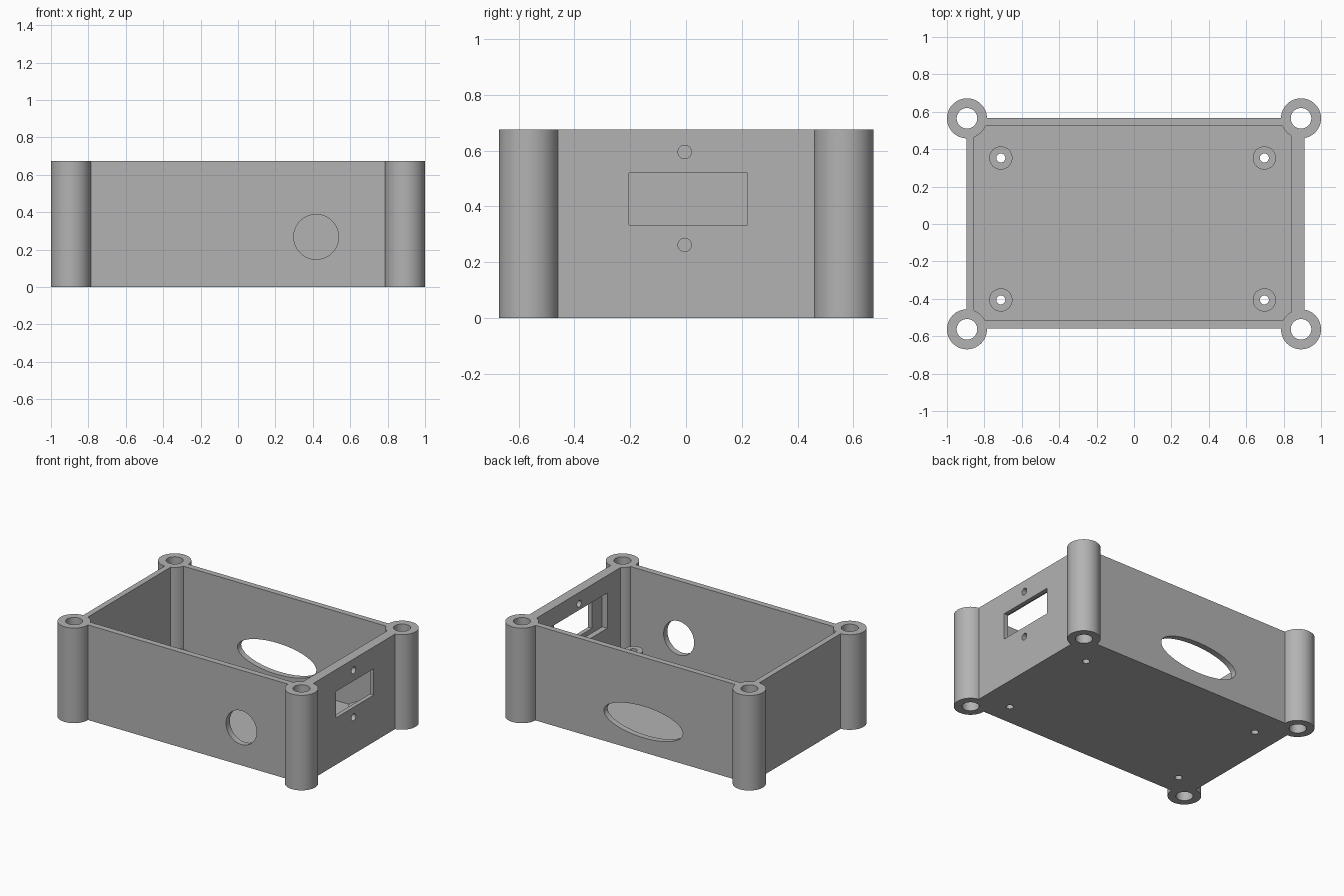
import bpy
from math import pi, radians

cube = bpy.data.objects.get("Cube")
if cube:
    bpy.data.objects.remove(cube, do_unlink=True)

grey = bpy.data.materials.new("plain_grey")
grey.use_nodes = True
colour = (0.45, 0.45, 0.45, 1)
grey.diffuse_color = colour
grey.node_tree.nodes["Principled BSDF"].inputs["Base Color"].default_value = colour

HEIGHT = 0.675
FLOOR = 0.042


def finish(name):
    ob = bpy.context.object
    ob.name = name
    bpy.ops.object.transform_apply(location=False, rotation=True, scale=True)
    ob.data.materials.append(grey)
    return ob


def block(name, x, y, z):
    """Box from (low, high) pairs on each axis."""
    bpy.ops.mesh.primitive_cube_add(size=1, location=[(a + b) / 2 for a, b in (x, y, z)])
    bpy.context.object.scale = [b - a for a, b in (x, y, z)]
    return finish(name)


def rod(name, centre, radius, length, axis="z", squash=1.0):
    """Cylinder along an axis; squash flattens it vertically when lying down."""
    turn = {"x": (0, pi / 2, 0), "y": (pi / 2, 0, 0), "z": (0, 0, 0)}[axis]
    bpy.ops.mesh.primitive_cylinder_add(vertices=64, radius=radius, depth=length,
                                        location=centre, rotation=turn)
    bpy.context.object.scale = (1, squash, 1)
    return finish(name)


def combine(target, tool, operation):
    bpy.ops.object.select_all(action="DESELECT")
    bpy.context.view_layer.objects.active = target
    target.select_set(True)
    mod = target.modifiers.new(operation.lower(), "BOOLEAN")
    mod.operation = operation
    mod.solver = "EXACT"
    mod.object = tool
    bpy.ops.object.modifier_apply(modifier=mod.name)
    bpy.data.objects.remove(tool, do_unlink=True)


# Open tray with one thicker side wall
case = block("enclosure", (-0.896, 0.912), (-0.56, 0.567), (0, HEIGHT))
combine(case, block("cavity", (-0.855, 0.842), (-0.517, 0.525), (FLOOR, 1)), "DIFFERENCE")

# Corner screw posts and board standoffs
posts = [(x, y) for x in (-0.893, 0.893) for y in (-0.563, 0.565)]
standoffs = [(x, y) for x in (-0.712, 0.697) for y in (-0.406, 0.353)]
for x, y in posts:
    combine(case, rod("post", (x, y, HEIGHT / 2), 0.107, HEIGHT), "UNION")
for x, y in standoffs:
    combine(case, rod("standoff", (x, y, 0.085), 0.062, 0.13), "UNION")

# Vertical bores
for x, y in posts:
    combine(case, rod("post_bore", (x, y, 0.3), 0.055, 2), "DIFFERENCE")
for x, y in standoffs:
    combine(case, rod("standoff_bore", (x, y, 0), 0.024, 1), "DIFFERENCE")

# Round front port and oval back port
combine(case, rod("front_port", (0.418, -0.55, 0.268), 0.12, 0.3, "y"), "DIFFERENCE")
combine(case, rod("back_port", (-0.062, 0.55, 0.215), 0.31, 0.3, "y", 0.36), "DIFFERENCE")

# Connector window with inner pocket and two screw holes in the thick wall
combine(case, block("pocket", (0.7, 0.882), (-0.32, 0.335), (0.3, 0.55)), "DIFFERENCE")
combine(case, block("window", (0.7, 1), (-0.205, 0.22), (0.333, 0.52)), "DIFFERENCE")
for z in (0.262, 0.595):
    combine(case, rod("screw_hole", (0.87, -0.005, z), 0.024, 0.2, "x"), "DIFFERENCE")

bpy.ops.object.select_all(action="DESELECT")
bpy.context.view_layer.objects.active = case
case.select_set(True)
bpy.ops.object.shade_smooth_by_angle(angle=radians(30))
